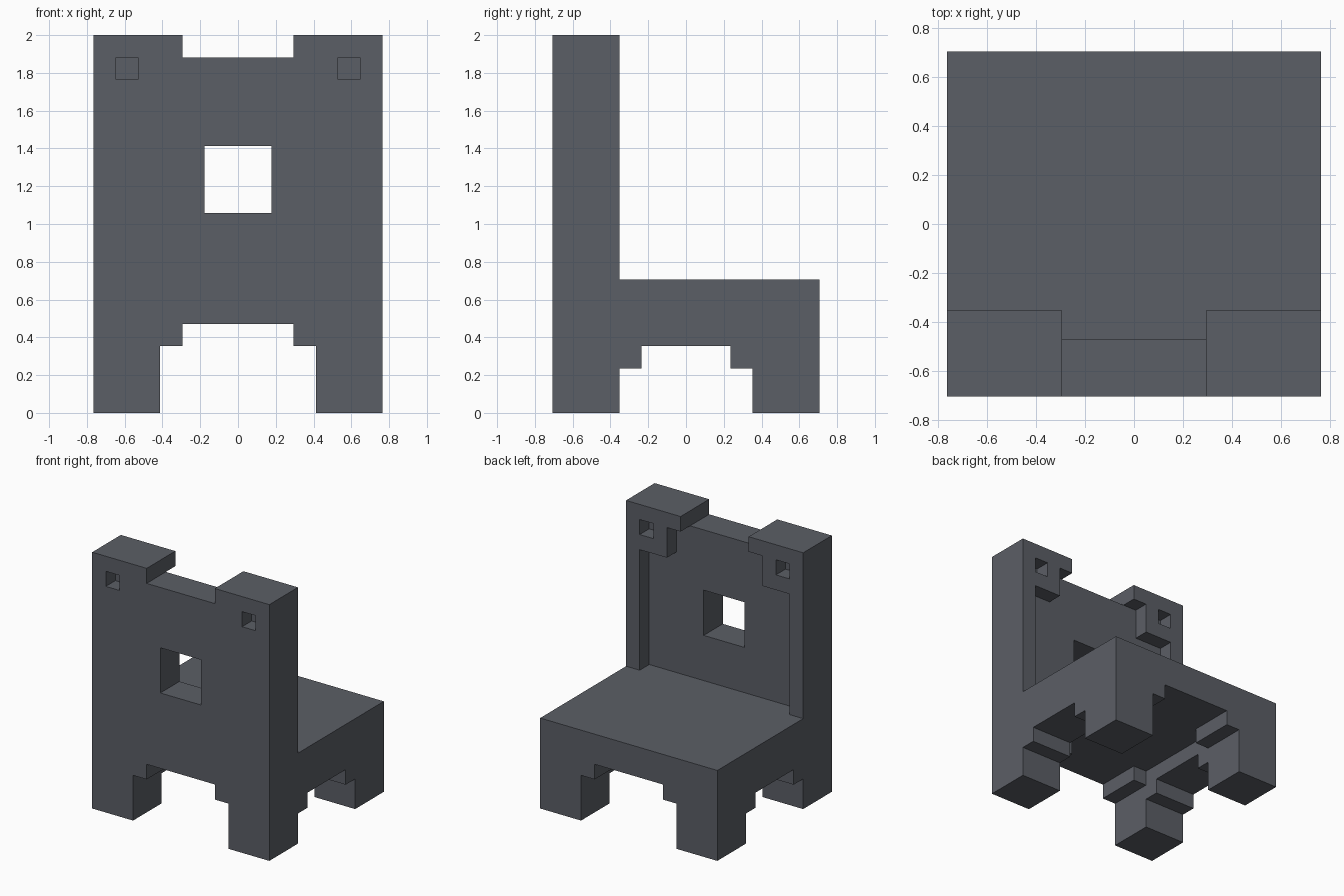
import bpy
import bmesh
from mathutils import Vector

# Everything is laid out on a block grid, seventeen blocks tall
U = 2 / 17
WIDE, DEEP, TALL = 13, 12, 17
ORIGIN = Vector((WIDE / 2, DEEP / 2, 0))

default = bpy.data.objects.get("Cube")
if default:
    bpy.data.objects.remove(default, do_unlink=True)

slate = bpy.data.materials.new("dark_slate_grey")
slate.use_nodes = True
colour = (0.105, 0.113, 0.133, 1)
slate.diffuse_color = colour
slate.node_tree.nodes["Principled BSDF"].inputs["Base Color"].default_value = colour


def add_object(name, bm):
    bmesh.ops.recalc_face_normals(bm, faces=bm.faces)
    mesh = bpy.data.meshes.new(name)
    bm.to_mesh(mesh)
    bm.free()
    obj = bpy.data.objects.new(name, mesh)
    bpy.context.collection.objects.link(obj)
    return obj


def add_cutter(x, y, z):
    """Box between the given grid ranges."""
    bm = bmesh.new()
    bmesh.ops.create_cube(bm, size=1)
    for v in bm.verts:
        v.co = (Vector([r[0] if c < 0 else r[1] for c, r in zip(v.co, (x, y, z))]) - ORIGIN) * U
    obj = add_object("cutter", bm)
    obj.hide_render = True
    return obj


# Body: side profile of back and seat, extruded across the width
bm = bmesh.new()
profile = [(0, 0), (DEEP, 0), (DEEP, 6), (3, 6), (3, TALL), (0, TALL)]
face = bm.faces.new([bm.verts.new((Vector((0, y, z)) - ORIGIN) * U) for y, z in profile])
side = bmesh.ops.extrude_face_region(bm, geom=[face])["geom"]
bmesh.ops.translate(bm, vec=(WIDE * U, 0, 0),
                    verts=[g for g in side if isinstance(g, bmesh.types.BMVert)])
chair = add_object("chair", bm)
chair.data.materials.append(slate)

all_x, all_y, back_y = (-1, WIDE + 1), (-1, DEEP + 1), (-1, 4)
cuts = [
    # Stepped archway from front to rear
    ((3, 10), all_y, (-1, 3)),
    ((4, 9), all_y, (-1, 4)),
    # Stepped archway from side to side
    (all_x, (3, 9), (-1, 2)),
    (all_x, (4, 8), (-1, 3)),
    # Hollow under the seat
    ((3, 10), (3, 9), (-1, 4)),
    # Notch and window in the backrest
    ((4, 9), back_y, (16, 18)),
    ((5, 8), back_y, (9, 12)),
    # Stepped recess on the seat side of the backrest
    ((1, 12), (2, 4), (6, 14)),
    ((3, 10), (2, 4), (13, 16)),
]
# Square pockets in both faces of the top corners
for x in (1, 11):
    for y in ((-1, 1), (2, 4)):
        cuts.append(((x, x + 1), y, (15, 16)))

# Carve the body, then bake the result and drop the cutters
cutters = [add_cutter(*cut) for cut in cuts]
for cutter in cutters:
    mod = chair.modifiers.new("carve", "BOOLEAN")
    mod.operation = "DIFFERENCE"
    mod.solver = "EXACT"
    mod.object = cutter
bpy.context.view_layer.update()
carved = bpy.data.meshes.new_from_object(
    chair.evaluated_get(bpy.context.evaluated_depsgraph_get()))
chair.modifiers.clear()
chair.data = carved
carved.name = "chair"
for cutter in cutters:
    bpy.data.objects.remove(cutter, do_unlink=True)
carved.materials.clear()
carved.materials.append(slate)
